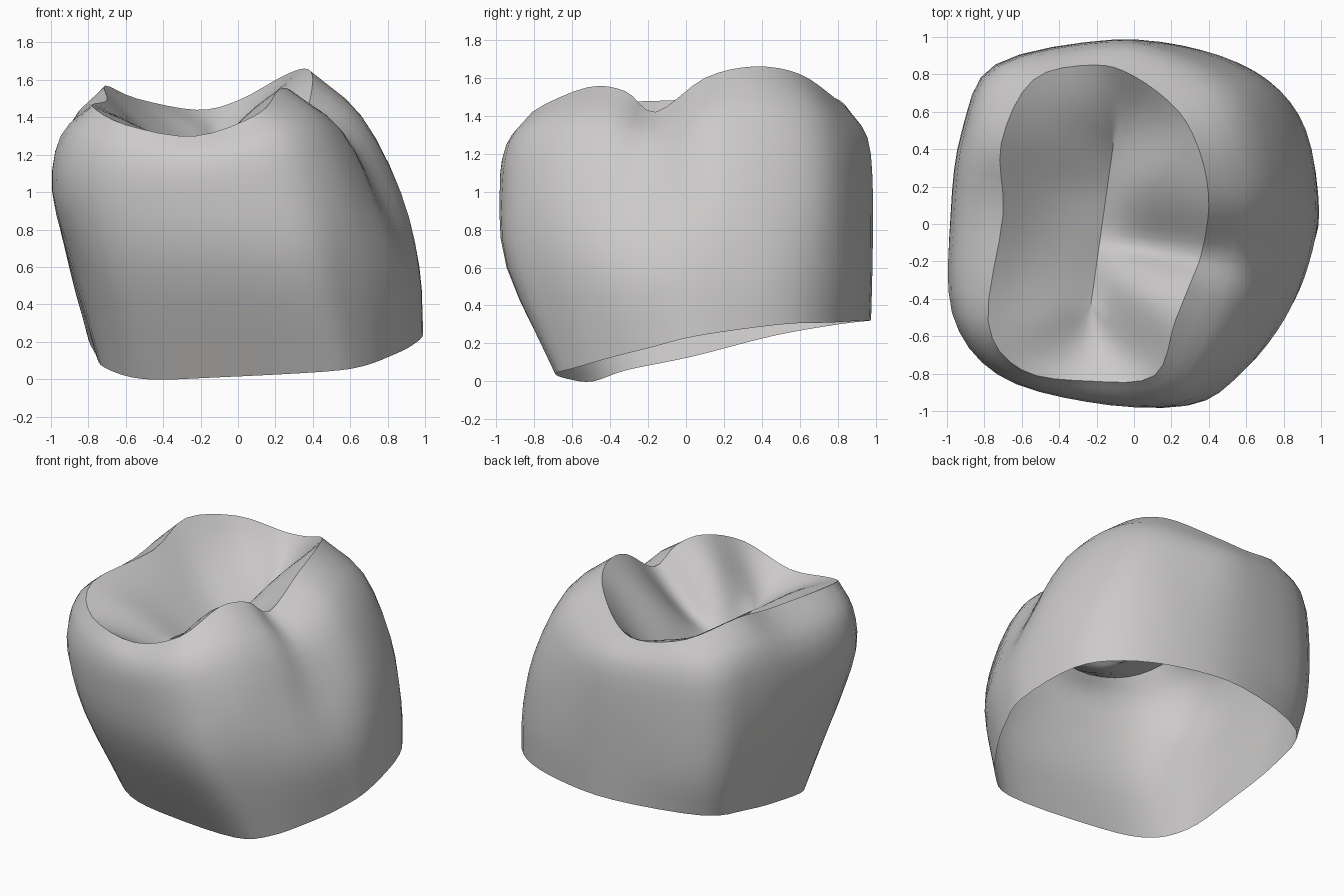
import bpy
import bmesh
import math
from mathutils import Vector

default = bpy.data.objects.get("Cube")
if default:
    bpy.data.objects.remove(default, do_unlink=True)

STEPS = 4          # columns between two stations
WALL_STEPS = 3     # rows between two wall outlines
BASIN_ROWS = 7     # rows from the cusp ridge to the central groove

# Stations run counter-clockwise, starting at the side groove on +x
rim = [(.93, -.18, .18), (.99, .06, .24), (.92, .5, .3), (.72, .76, .31), (.36, .92, .32),
       (-.1, .97, .32), (-.69, .8, .3), (-.8, .46, .24), (-.76, .03, .13), (-.71, -.31, .06),
       (-.5, -.49, 0), (-.1, -.61, .01), (.46, -.69, .04), (.67, -.59, .07), (.83, -.38, .13)]
waist = [(.92, -.22), (.97, .1), (.91, .5), (.71, .77), (.36, .93),
         (-.1, .98), (-.73, .85), (-.88, .5), (-.9, .1), (-.85, -.42),
         (-.67, -.73), (-.22, -.89), (.33, -.94), (.6, -.77), (.81, -.5)]
belly = [(.75, -.2), (.87, .14), (.81, .5), (.65, .76), (.3, .92),
         (-.12, .985), (-.74, .85), (-.92, .5), (-.98, .06), (-.97, -.47),
         (-.73, -.8), (-.25, -.95), (.24, -.97), (.53, -.79), (.7, -.48)]
ridge = [(.36, -.16, 1.42), (.4, .1, 1.6), (.36, .36, 1.66), (.24, .6, 1.62), (0, .79, 1.49),
         (-.22, .85, 1.44), (-.54, .77, 1.5), (-.71, .43, 1.57), (-.7, .05, 1.49), (-.78, -.52, 1.46),
         (-.6, -.78, 1.36), (-.23, -.84, 1.3), (.11, -.81, 1.42), (.22, -.52, 1.55), (.3, -.32, 1.53)]


def spline(a, b, c, d, t):
    """Smooth curve from b to c."""
    return b + (c - a) * t / 2 + (2 * a - 5 * b + 4 * c - d) * t * t / 2 \
        + (3 * b - a - 3 * c + d) * t ** 3 / 2


def closed_curve(points):
    n = len(points)
    p = [Vector(q) for q in points]
    return [spline(p[i - 1], p[i], p[(i + 1) % n], p[(i + 2) % n], k / STEPS)
            for i in range(n) for k in range(STEPS)]


def level_curve(points, z):
    return closed_curve([(x, y, z) for x, y in points])


def open_curve(p):
    ends = [2 * p[0] - p[1], *p, 2 * p[-1] - p[-2]]
    pts = [spline(*ends[i:i + 4], k / WALL_STEPS)
           for i in range(len(p) - 1) for k in range(WALL_STEPS)]
    return pts + [p[-1]]


def shoulder(b, r):
    """Rounded step between the belly and the cusp ridge, wider on +x."""
    s = b.lerp(r, .2 + .27 * max(b.x, 0))
    s.z = b.z + (r.z - b.z) * .64
    return s


def basin(r, turn):
    """Slope from the ridge down to the central groove, with four cross grooves."""
    y = r.y * .5
    floor = Vector((-.17 + .14 * y, y, 1.08 + .5 * y * y))
    pts = []
    for j in range(1, BASIN_ROWS + 1):
        t = j / BASIN_ROWS
        p = r.lerp(floor, t)
        p.z -= .045 * math.sin(math.pi * t) * math.cos(4 * turn)
        pts.append(p)
    return pts


# Crown shell, open at the bottom
outlines = zip(closed_curve(rim), level_curve(waist, .6), level_curve(belly, 1), closed_curve(ridge))
count = len(rim) * STEPS
bm = bmesh.new()
columns = []
for i, (a, w, b, r) in enumerate(outlines):
    path = open_curve([a, w, b, shoulder(b, r), r]) + basin(r, math.tau * i / count)
    columns.append([bm.verts.new(p) for p in path])
for i in range(count):
    c, d = columns[i], columns[(i + 1) % count]
    for j in range(len(c) - 1):
        bm.faces.new((c[j], d[j], d[j + 1], c[j + 1]))

# Close the two sides of the central groove
groove = bm.faces.new([c[-1] for c in columns])
bmesh.ops.triangulate(bm, faces=[groove])
bmesh.ops.remove_doubles(bm, verts=bm.verts, dist=.0005)

mesh = bpy.data.meshes.new("molar_crown")
bm.to_mesh(mesh)
bm.free()
crown = bpy.data.objects.new("molar_crown", mesh)
bpy.context.collection.objects.link(crown)

# Plain pale grey enamel
enamel = bpy.data.materials.new("pale_grey_enamel")
enamel.use_nodes = True
colour = (.6, .59, .585, 1)
enamel.diffuse_color = colour
enamel.node_tree.nodes["Principled BSDF"].inputs["Base Color"].default_value = colour
mesh.materials.append(enamel)

bpy.ops.object.select_all(action="DESELECT")
crown.select_set(True)
bpy.context.view_layer.objects.active = crown
bpy.ops.object.shade_smooth_by_angle(angle=math.radians(38))
